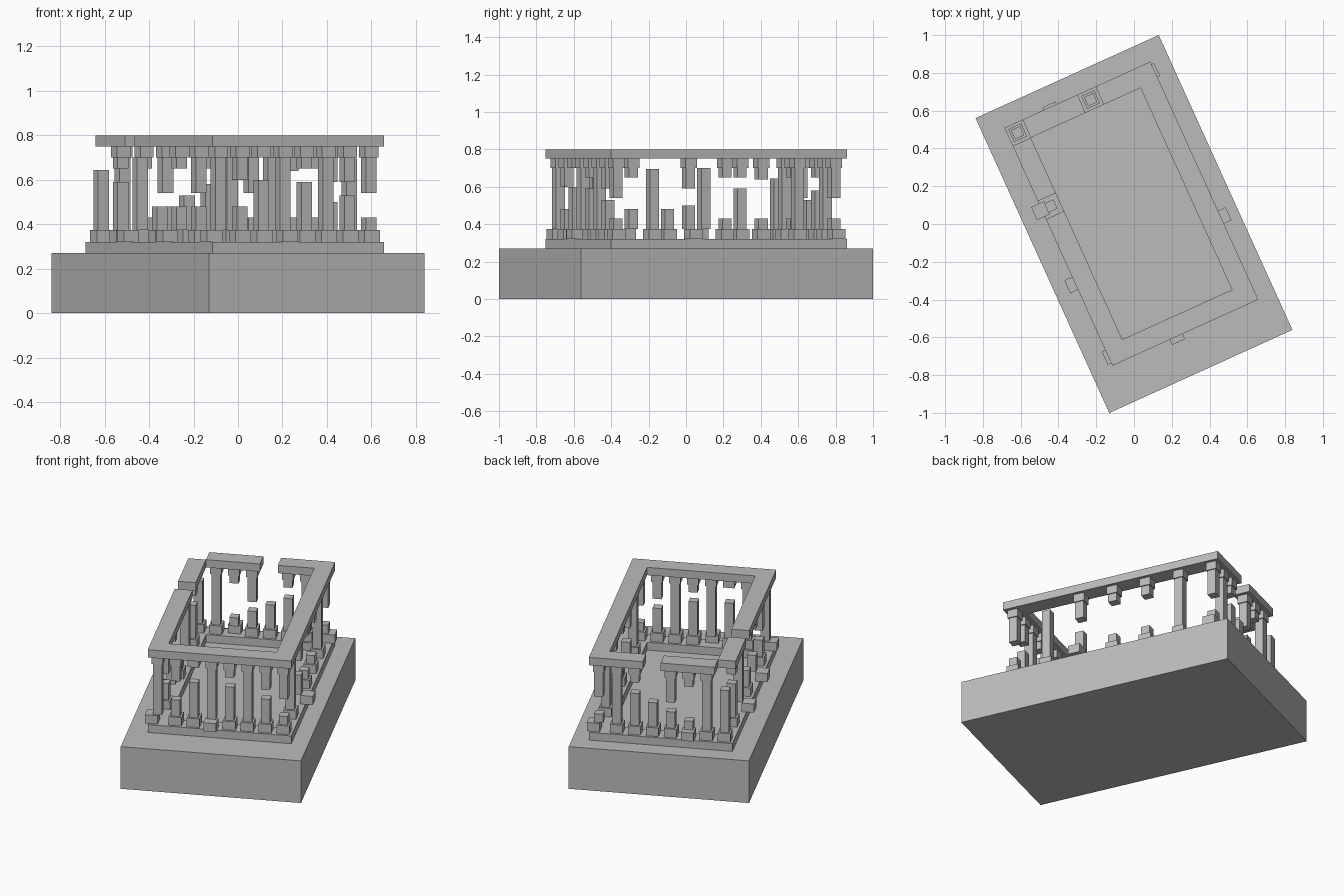
import bpy, math

if "Cube" in bpy.data.objects:
    bpy.data.objects.remove(bpy.data.objects["Cube"])

ANGLE = math.radians(24.4)
stone = bpy.data.materials.new("grey_stone")
stone.diffuse_color = (0.5, 0.5, 0.5, 1)
stone.use_nodes = True
stone.node_tree.nodes["Principled BSDF"].inputs["Base Color"].default_value = stone.diffuse_color


def box(name, u0, u1, v0, v1, z0, z1):
    """Box in the ruin's own axes, turned about the centre."""
    u, v = (u0 + u1) / 2, (v0 + v1) / 2
    c, s = math.cos(ANGLE), math.sin(ANGLE)
    bpy.ops.mesh.primitive_cube_add(size=1, location=(c*u - s*v, s*u + c*v, (z0 + z1) / 2),
                                    rotation=(0, 0, ANGLE))
    ob = bpy.context.object
    ob.name = name
    ob.scale = (u1 - u0, v1 - v0, z1 - z0)
    ob.data.materials.append(stone)
    return ob


def block(name, u, v, size, z0, z1):
    h = size / 2
    box(name, u - h, u + h, v - h, v + h, z0, z1)


# Ring limits: outer edge, inner edge
UL, UR, VF, VB, W = -0.414, 0.434, -0.636, 0.747, 0.105
H = W / 2

# Platform
box("platform", -0.5325, 0.5325, -0.857, 0.857, 0, 0.27)

# Lower step ring
box("step_front", UL, UR, VF, VF + W, 0.27, 0.32)
box("step_back", UL, UR, VB - W, VB, 0.27, 0.32)
box("step_left", UL, UL + W, VF + W, VB - W, 0.27, 0.32)
box("step_right", UR - W, UR, VF + W, VB - W, 0.27, 0.32)

# Top beams, with the broken gaps
box("beam_front", UL, UR, VF, VF + W, 0.75, 0.80)
box("beam_right", UR - W, UR, VF + W, VB - W, 0.75, 0.80)
box("beam_back_a", UL + W, 0.01, VB - W, VB, 0.75, 0.80)
box("beam_back_b", 0.115, UR, VB - W, VB, 0.75, 0.80)
box("beam_left_a", UL, UL + W, VF + W, 0.215, 0.75, 0.80)
box("beam_left_b", UL, UL + W, 0.32, VB - W, 0.75, 0.80)


def column(name, u, v, low, high, cap=True, push=(0, 0)):
    """low = top of standing stub, high = bottom of hanging stub (None = nothing there)."""
    block(name + "_plinth", u + push[0], v + push[1], 0.075, 0.32, 0.375)
    if low:
        block(name + "_shaft", u, v, 0.053, 0.375, low)
    if high:
        block(name + "_hanging_shaft", u, v, 0.053, high, 0.70)
    if cap:
        block(name + "_capital", u, v, 0.066, 0.70, 0.75)


F = 0.70  # full height
# (stub top, hanging bottom, has capital, plinth push outwards)
front = [(F, None, 1, 0), (0.48, 0.60, 1, 0), (0.60, None, 1, 0), (F, None, 1, 0.045),
         (0.59, 0.65, 1, 0), (F, None, 1, 0), (0.53, 0.59, 1, 0), (0.43, 0.54, 1, 0)]
back = [(0.645, None, 0, 0), (0.43, 0.43, 1, 0), (0.43, 0.65, 1, 0.03), (0.48, 0.54, 1, 0),
        (0.53, None, 0, 0), (0.58, 0.65, 1, 0), (F, None, 1, 0), (0.43, 0.54, 1, 0)]
left = [None, (0.48, 0.54, 1, 0), (0.48, 0.65, 1, 0.06), (0.48, None, 0, 0),
        (F, None, 0, 0.06), (0.59, 0.65, 1, 0), None]
right = [None, (0.695, None, 0, 0), (0.50, 0.59, 1, 0.06), (0.43, 0.65, 1, 0),
         (0.43, 0.64, 1, 0), (F, None, 1, 0), None]

u_first, u_step = UL + H, (UR - UL - W) / 7
v_first, v_step = VF + H, (VB - VF - W) / 6

# Short sides: eight columns each, corners included
for i, (lo, hi, cap, p) in enumerate(front):
    push = (-0.035, 0) if i == 0 else (0, -p)
    column(f"front_column_{i}", u_first + i*u_step, VF + H, lo, hi, cap, push)
for i, (lo, hi, cap, p) in enumerate(back):
    push = (0.03, 0) if i == 7 else (0, p)
    column(f"back_column_{i}", u_first + i*u_step, VB - H, lo, hi, cap, push)

# Long sides: five columns between the corners
for side, u, data, sign in (("left", UL + H, left, -1), ("right", UR - H, right, 1)):
    for i, d in enumerate(data):
        if d:
            column(f"{side}_column_{i}", u, v_first + i*v_step, d[0], d[1], d[2], (sign*d[3], 0))
